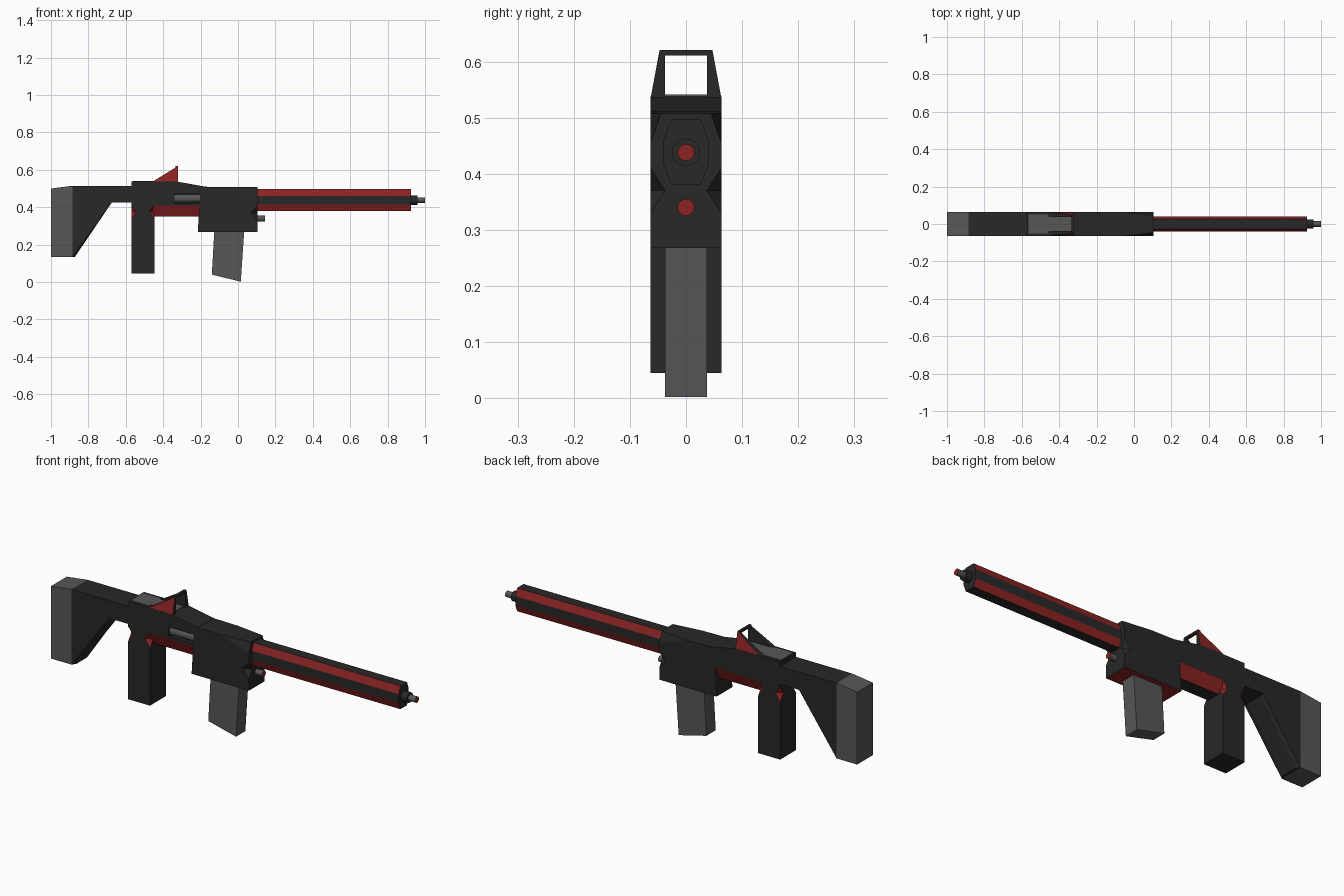
import bpy, bmesh, math
from mathutils import Vector

if "Cube" in bpy.data.objects:
    bpy.data.objects.remove(bpy.data.objects["Cube"])

def mat(name, col):
    m = bpy.data.materials.new(name)
    m.diffuse_color = (*col, 1)
    m.use_nodes = True
    m.node_tree.nodes["Principled BSDF"].inputs["Base Color"].default_value = m.diffuse_color
    return m

DARK = mat("dark", (0.021, 0.021, 0.021))
RED = mat("red", (0.27, 0.017, 0.017))
GREY = mat("grey", (0.095, 0.095, 0.095))
W = 0.063  # half width of the body

def finish(name, bm, base, accent=RED, test=None):
    bmesh.ops.recalc_face_normals(bm, faces=bm.faces)
    bm.normal_update()
    if test:
        for f in bm.faces:
            if test(f.normal):
                f.material_index = 1
    me = bpy.data.meshes.new(name)
    bm.to_mesh(me)
    bm.free()
    me.materials.append(base)
    me.materials.append(accent)
    ob = bpy.data.objects.new(name, me)
    bpy.context.collection.objects.link(ob)
    return ob

def hull(name, pts, base, test=None, mirror=True):
    """Convex solid around points, mirrored across y = 0."""
    bm = bmesh.new()
    for x, y, z in pts:
        bm.verts.new((x, y, z))
        if mirror:
            bm.verts.new((x, -y, z))
    bmesh.ops.convex_hull(bm, input=bm.verts)
    bmesh.ops.dissolve_limit(bm, angle_limit=0.01, verts=bm.verts, edges=bm.edges)
    return finish(name, bm, base, test=test)

def side(profile, y):
    return [(x, y, z) for x, z in profile]

def section(profile, x0, x1):
    return [(x, y, z) for x in (x0, x1) for y, z in profile]

def rod(name, x0, x1, r, z, base, red_end=False, y=0, n=16):
    pts = [(x, y + r * math.cos(2 * math.pi * i / n), z + r * math.sin(2 * math.pi * i / n))
           for x in (x0, x1) for i in range(n)]
    return hull(name, pts, base, (lambda v: v.x > 0.9) if red_end else None, mirror=False)

def cut(ob, cutter):
    cutter.hide_render = True
    cutter.hide_viewport = True
    m = ob.modifiers.new("cut", 'BOOLEAN')
    m.object = cutter
    m.operation = 'DIFFERENCE'
    m.solver = 'EXACT'
    m.material_mode = 'TRANSFER'

def notch(ob, x, z, r, material):
    # diamond-shaped bite out of both vertical corners
    for s in (-1, 1):
        c = Vector((x, s * W, z))
        axes = [Vector(a) * k for a, k in (((r, 0, 0), 1), ((r, 0, 0), -1), ((0, 0.026, 0), 1),
                ((0, 0.026, 0), -1), ((0, 0, 0.04), 1), ((0, 0, 0.04), -1))]
        cut(ob, hull(ob.name + "_notch_cutter", [c + a for a in axes], material, mirror=False))

# Butt pad
hull("butt_pad", side([(-1, .135), (-.885, .135), (-.885, .515), (-1, .5)], W), GREY)

# Stock with chamfered underside
bm = bmesh.new()
prof = [(-.885, .135), (-.872, .135), (-.675, .425), (-.56, .425), (-.56, .515), (-.885, .515)]
face = bm.faces.new([bm.verts.new(p) for p in side(prof, -W)])
ext = bmesh.ops.extrude_face_region(bm, geom=[face])
bmesh.ops.translate(bm, vec=(0, 2 * W, 0), verts=[v for v in ext["geom"] if isinstance(v, bmesh.types.BMVert)])
bmesh.ops.recalc_face_normals(bm, faces=bm.faces)
under = [e for e in bm.edges
         if abs(e.verts[0].co.y - e.verts[1].co.y) < 1e-4
         and {round(v.co.x, 3) for v in e.verts} == {-.872, -.675}]
bmesh.ops.bevel(bm, geom=under, offset=0.02, segments=1, affect='EDGES', profile=0.5)
finish("stock", bm, DARK)

# Rear receiver with ejection port
receiver = hull("rear_receiver", side([(-.57, .41), (-.18, .41), (-.18, .511), (-.33, .538), (-.57, .538)], W), DARK)
cut(receiver, hull("port_cutter", [(x, y, z) for x in (-.34, -.195) for y in (-.09, -.035) for z in (.422, .47)],
                   DARK, mirror=False))
rod("bolt", -.345, -.19, .022, .446, GREY, y=-.04)

# Tapered red underside of the receiver
hull("receiver_underside", section([(W, .411), (.035, .35)], -.47, -.17), DARK,
     lambda v: abs(v.y) > .3 and v.z < -.1)

# Grip
grip = hull("grip", side([(-.57, .045), (-.447, .045), (-.447, .43), (-.57, .43)], W), DARK)
notch(grip, -.57, .375, .028, RED)
notch(grip, -.447, .375, .028, RED)

# Front receiver and magazine housing
housing = hull("front_receiver", side([(-.215, .268), (-.2, .51), (.105, .268), (.105, .455)], W)
               + [(-.05, W, .508), (.105, .045, .507)], DARK, lambda v: v.z < -.9)
notch(housing, .105, .37, .035, DARK)
hull("magazine", side([(-.14, .04), (.015, .002), (.035, .3), (-.125, .3)], .037), GREY)

# Octagonal barrel with red diagonal faces
hull("barrel", section([(.026, .497), (.04, .461), (.04, .416), (.026, .38)], .09, .925), DARK,
     lambda v: abs(v.y) > .2 and abs(v.z) > .2)
rod("muzzle_collar", .92, .96, .025, .438, DARK)
rod("muzzle_tip", .95, 1, .015, .438, GREY, True)
rod("lower_rod", .09, .145, .015, .34, GREY, True)

# Sight: base plate, two leaning wings and a top bar
hull("sight_base_rear", [(x, .05, z) for x in (-.565, -.46) for z in (.52, .541)], GREY)
hull("sight_base_front", [(x, .037, z) for x in (-.46, -.33) for z in (.52, .541)], GREY)
for s, label in ((-1, "front"), (1, "back")):
    hull("sight_wing_" + label,
         [(-.46, s * W, .535), (-.46, s * .037, .535), (-.32, s * W, .535), (-.32, s * .037, .535),
          (-.332, s * .047, .612), (-.332, s * .037, .612), (-.32, s * .047, .621), (-.32, s * .037, .621)],
         DARK, lambda v, s=s: v.y * s > .6, mirror=False)
hull("sight_top_bar", [(x, .047, z) for x in (-.334, -.32) for z in (.611, .621)], DARK)
